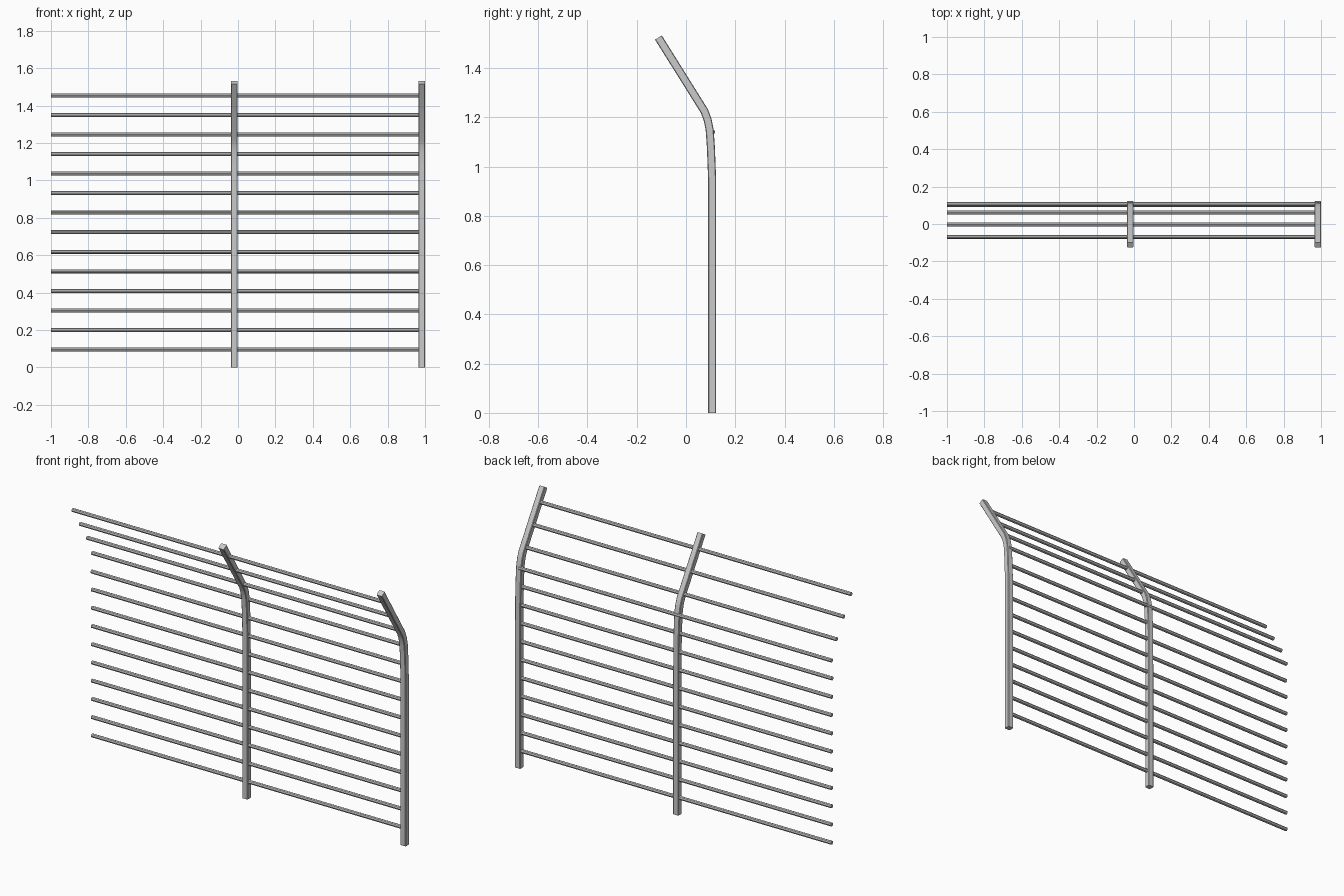
import bpy, bmesh, math
from mathutils import Vector

if "Cube" in bpy.data.objects:
    bpy.data.objects.remove(bpy.data.objects["Cube"])

# centre line of the post in (y, z), leaning forward at the top
PATH = [(0.1065, 0), (0.1065, 0.65), (0.106, 0.95), (0.101, 1.08),
        (0.096, 1.15), (0.088, 1.19), (0.075, 1.225), (-0.112, 1.524)]
HW, HD, CH = 0.0172, 0.0163, 0.003   # half width, half depth, corner chamfer
SECTION = [(-HW + CH, -HD), (HW - CH, -HD), (HW, -HD + CH), (HW, HD - CH),
           (HW - CH, HD), (-HW + CH, HD), (-HW, HD - CH), (-HW, -HD + CH)]


def finish(obj, angle=35):
    bpy.ops.object.select_all(action='DESELECT')
    obj.select_set(True)
    bpy.context.view_layer.objects.active = obj
    bpy.ops.object.shade_smooth_by_angle(angle=math.radians(angle))


def post(name, x):
    bm = bmesh.new()
    pts = [Vector(p) for p in PATH]
    rings = []
    for i, p in enumerate(pts):
        a = (p - pts[max(i - 1, 0)])
        b = (pts[min(i + 1, len(pts) - 1)] - p)
        t = ((a.normalized() if a.length else Vector((0, 0))) +
             (b.normalized() if b.length else Vector((0, 0)))).normalized()
        n = Vector((t.y, -t.x))
        rings.append([bm.verts.new((x + u, p.x + n.x * v, p.y + n.y * v))
                      for u, v in SECTION])
    k = len(SECTION)
    for r, s in zip(rings, rings[1:]):
        for j in range(k):
            bm.faces.new((r[j], r[(j + 1) % k], s[(j + 1) % k], s[j]))
    bm.faces.new(rings[0][::-1])
    bm.faces.new(rings[-1])
    bmesh.ops.recalc_face_normals(bm, faces=bm.faces)
    me = bpy.data.meshes.new(name)
    bm.to_mesh(me)
    bm.free()
    obj = bpy.data.objects.new(name, me)
    bpy.context.collection.objects.link(obj)
    finish(obj)


def path_y(z):
    for (y0, z0), (y1, z1) in zip(PATH, PATH[1:]):
        if z <= z1:
            return y0 + (y1 - y0) * (z - z0) / (z1 - z0)
    return PATH[-1][0]


# two bent posts
post("middle_post", -0.020)
post("end_post", 1.0 - HW)

# horizontal eight-sided rails running into the posts
X0, X1 = -1.0, 0.983
for i in range(14):
    z = 0.096 + i * 0.1045
    y = 0.1075 if i == 10 else path_y(z)
    bpy.ops.mesh.primitive_cylinder_add(vertices=8, radius=0.0108, depth=X1 - X0,
                                        location=((X0 + X1) / 2, y, z),
                                        rotation=(0, math.pi / 2, 0))
    bpy.context.object.name = f"rail_{i + 1}"
